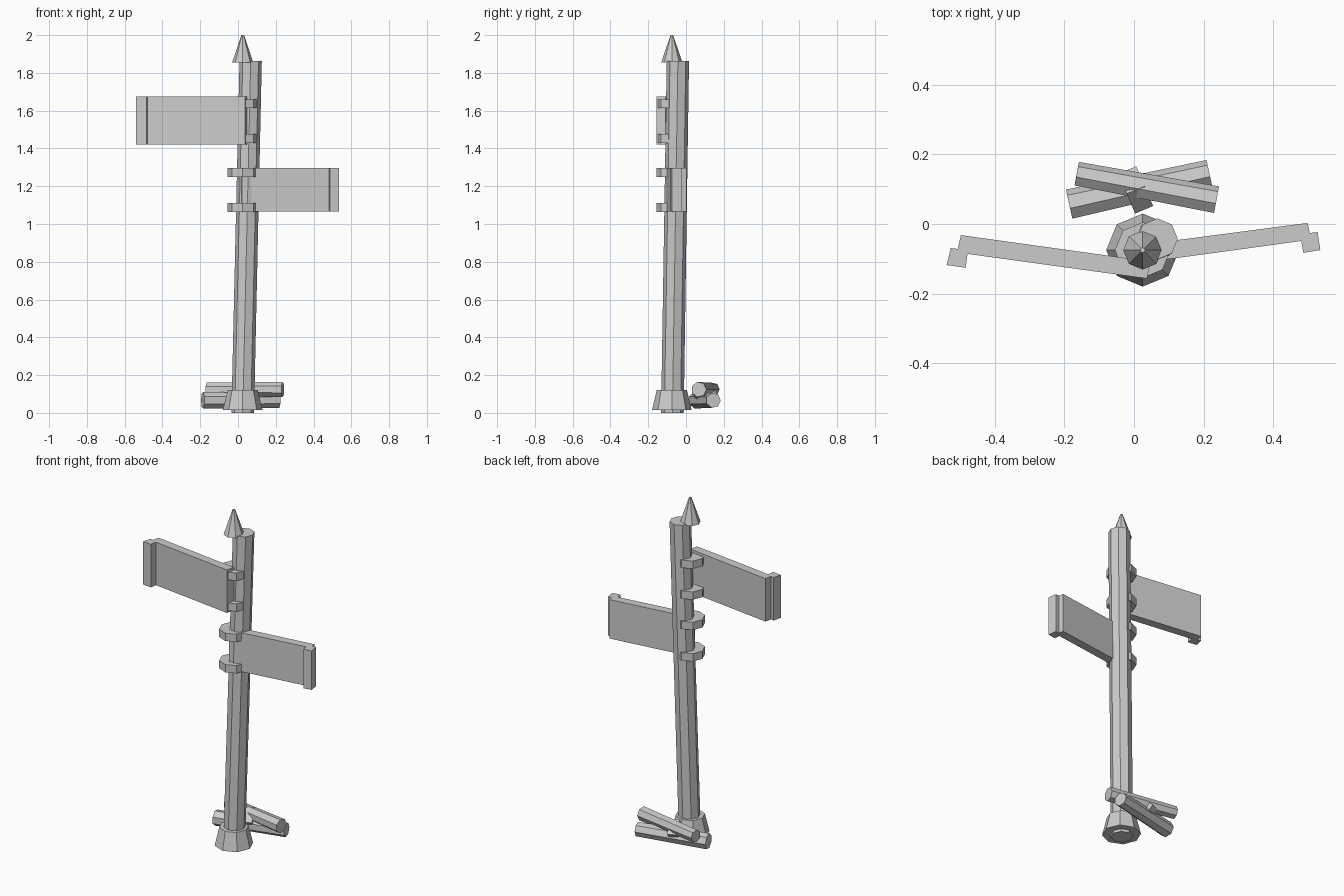
import bpy, bmesh, math
from mathutils import Vector, Matrix

if "Cube" in bpy.data.objects:
    bpy.data.objects.remove(bpy.data.objects["Cube"])


def rod(name, a, b, r1, r2, sides=8, spin=0.0, level=False):
    """Tapered low-poly rod from a to b; level keeps end caps horizontal (sheared rod)."""
    a, b = Vector(a), Vector(b)
    d = b - a
    rot = Matrix.Identity(3) if level else d.to_track_quat('Z', 'Y').to_matrix()
    bm = bmesh.new()
    rings = []
    for c, r in ((a, r1), (b, r2)):
        rings.append([bm.verts.new(c + rot @ Vector((
            r * math.cos(spin + 2 * math.pi * i / sides),
            r * math.sin(spin + 2 * math.pi * i / sides), 0))) for i in range(sides)])
    lo, hi = rings
    for i in range(sides):
        j = (i + 1) % sides
        bm.faces.new((lo[i], lo[j], hi[j], hi[i]))
    bm.faces.new(lo[::-1])
    bm.faces.new(hi)
    return finish(name, bm)


def board(name, outline, z0, z1):
    """Plan outline extruded upward."""
    bm = bmesh.new()
    face = bm.faces.new([bm.verts.new((x, y, z0)) for x, y in outline])
    ext = bmesh.ops.extrude_face_region(bm, geom=[face])
    top = [v for v in ext['geom'] if isinstance(v, bmesh.types.BMVert)]
    bmesh.ops.translate(bm, verts=top, vec=(0, 0, z1 - z0))
    return finish(name, bm)


def finish(name, bm):
    bmesh.ops.recalc_face_normals(bm, faces=bm.faces)
    me = bpy.data.meshes.new(name)
    bm.to_mesh(me)
    bm.free()
    ob = bpy.data.objects.new(name, me)
    bpy.context.collection.objects.link(ob)
    return ob


CX, CY = 0.025, -0.075

# leaning post, foot collar and pointed cap
rod("post", (CX, -0.072, 0), (0.067, -0.043, 1.862), 0.06, 0.059, level=True)
rod("foot_collar", (CX, CY, 0.015), (CX, CY, 0.12), 0.105, 0.08)
rod("pointed_cap", (CX, CY, 1.855), (CX, CY, 2.0), 0.056, 0.007)

# bands holding the signs
for i, z in enumerate((1.064, 1.25, 1.43, 1.613)):
    rod(f"sign_band_{i + 1}", (CX, CY, z), (CX, CY, z + 0.046), 0.08, 0.08)

# sign boards with stepped end strips
board("upper_sign", [(0.037, -0.157), (0.048, -0.108), (-0.498, -0.032), (-0.507, -0.072),
                     (-0.527, -0.069), (-0.539, -0.118), (-0.484, -0.126), (-0.479, -0.086)],
      1.42, 1.675)
board("lower_sign", [(0.02, -0.112), (0.012, -0.061), (0.499, 0.003), (0.506, -0.026),
                     (0.528, -0.023), (0.536, -0.075), (0.487, -0.083), (0.481, -0.049)],
      1.066, 1.297)

# crossed logs behind the post
rod("lower_log", (-0.186, 0.055, 0.067), (0.217, 0.145, 0.066), 0.045, 0.04, 7)
rod("upper_log", (-0.165, 0.143, 0.125), (0.237, 0.068, 0.124), 0.036, 0.041, 7)

# square binding around the crossing
ax = Vector((math.cos(0.4), math.sin(0.4), 0)) * 0.028
mid = Vector((0.005, 0.098, 0.1))
rod("log_binding", mid - ax, mid + ax, 0.062, 0.062, 4)
